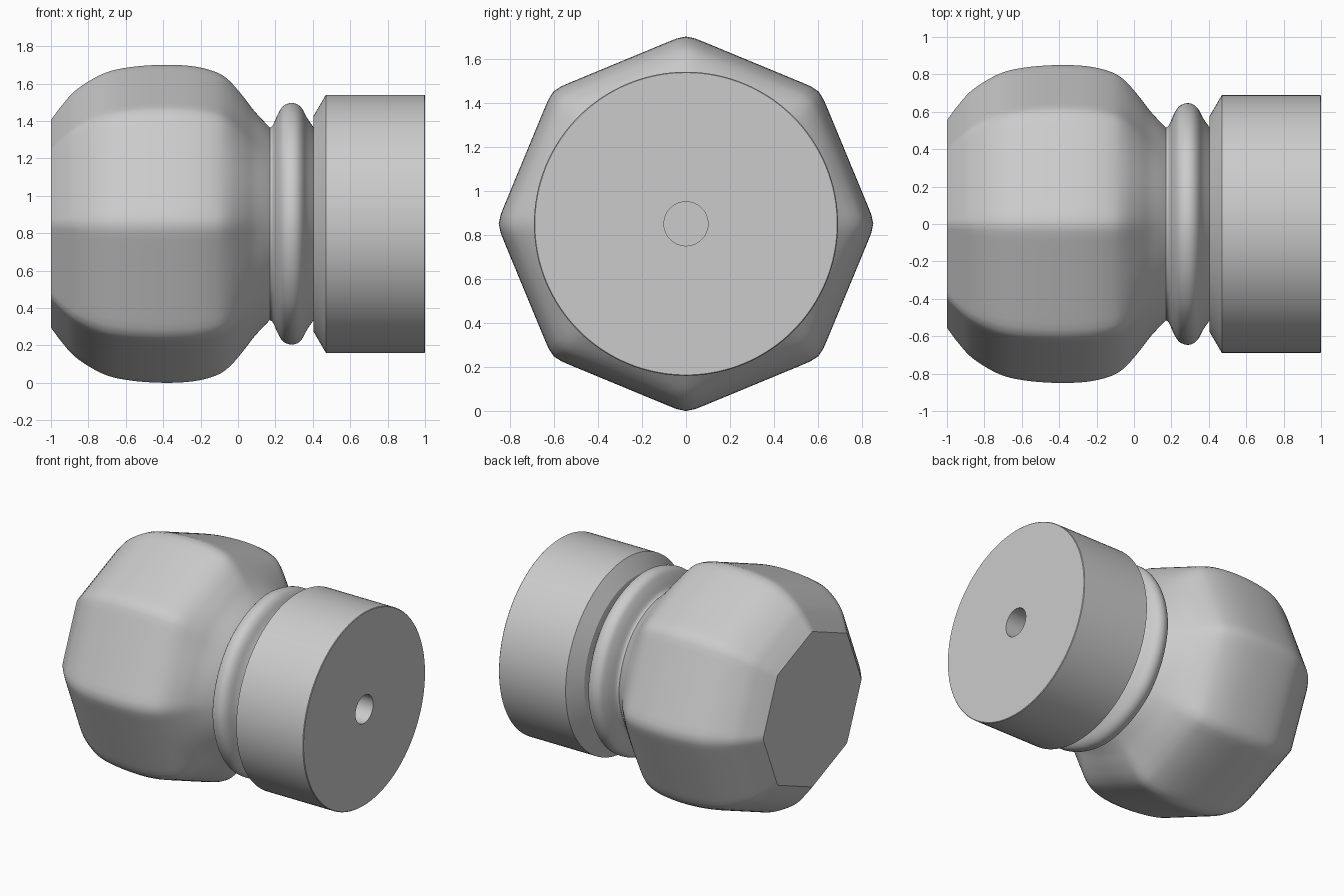
import bpy, bmesh, math

if "Cube" in bpy.data.objects:
    bpy.data.objects.remove(bpy.data.objects["Cube"])

CZ, SEG = 0.85, 128


def octagon(theta, p):
    # radius factor of a soft-cornered octagon, equal to 1 at the corners
    def f(t):
        return sum(max(0.0, math.cos(t - math.pi / 8 - k * math.pi / 4)) ** p
                   for k in range(8)) ** (-1 / p)
    return f(theta) / f(0)


def spline(pts, n):
    # Catmull-Rom through the profile points
    out = []
    for i in range(len(pts) - 1):
        a, b, c, d = (pts[max(i - 1, 0)], pts[i], pts[i + 1],
                      pts[min(i + 2, len(pts) - 1)])
        for s in range(n):
            t = s / n
            out.append(tuple(0.5 * (2 * q + (r - p) * t + (2 * p - 5 * q + 4 * r - u) * t * t
                                    + (3 * q - p - 3 * r + u) * t ** 3)
                             for p, q, r, u in zip(a, b, c, d)))
    return out + [pts[-1]]


def lathe(name, profile, shape=lambda x, t: 1.0):
    # sweep an (x, radius) profile around the x axis and cap both ends
    bm = bmesh.new()
    rings = []
    for x, r in profile:
        ring = []
        for i in range(SEG):
            t = 2 * math.pi * i / SEG
            q = r * shape(x, t)
            ring.append(bm.verts.new((x, q * math.cos(t), CZ + q * math.sin(t))))
        rings.append(ring)
    for a, b in zip(rings, rings[1:]):
        for i in range(SEG):
            j = (i + 1) % SEG
            bm.faces.new((a[i], a[j], b[j], b[i]))
    bm.faces.new(rings[0])
    bm.faces.new(rings[-1])
    bmesh.ops.recalc_face_normals(bm, faces=bm.faces)
    me = bpy.data.meshes.new(name)
    bm.to_mesh(me)
    bm.free()
    ob = bpy.data.objects.new(name, me)
    bpy.context.collection.objects.link(ob)
    bpy.ops.object.select_all(action='DESELECT')
    bpy.context.view_layer.objects.active = ob
    ob.select_set(True)
    bpy.ops.object.shade_smooth_by_angle(angle=math.radians(30))
    return ob


def head_shape(x, t):
    # octagonal grip that melts into a round neck
    k = min(1.0, max(0.0, (x + 0.1) / 0.27))
    k = k * k * (3 - 2 * k) * 0.92
    sharp = max(0.0, min(1.0, (-0.8 - x) / 0.2))
    return (1 - k) * octagon(t, 65 + 200 * sharp) + k


# faceted knob head with neck and bead
head = spline([(-1, .555), (-.94, .635), (-.86, .72), (-.72, .803), (-.58, .837),
               (-.4, .85), (-.24, .842), (-.12, .812), (-.05, .768), (.02, .69),
               (.09, .60), (.17, .515)], 5)
bead = spline([(.17, .515), (.187, .528), (.21, .58), (.235, .623), (.26, .64),
               (.29, .646), (.32, .637), (.345, .612), (.37, .565), (.405, .515)], 4)
lathe("knob_head", head + bead[1:], head_shape)

# round collar with chamfer and blind bolt hole
lathe("collar", [(.403, .45), (.403, .575), (.47, .69), (.996, .69), (1, .686),
                 (1, .1), (.45, .1)])
